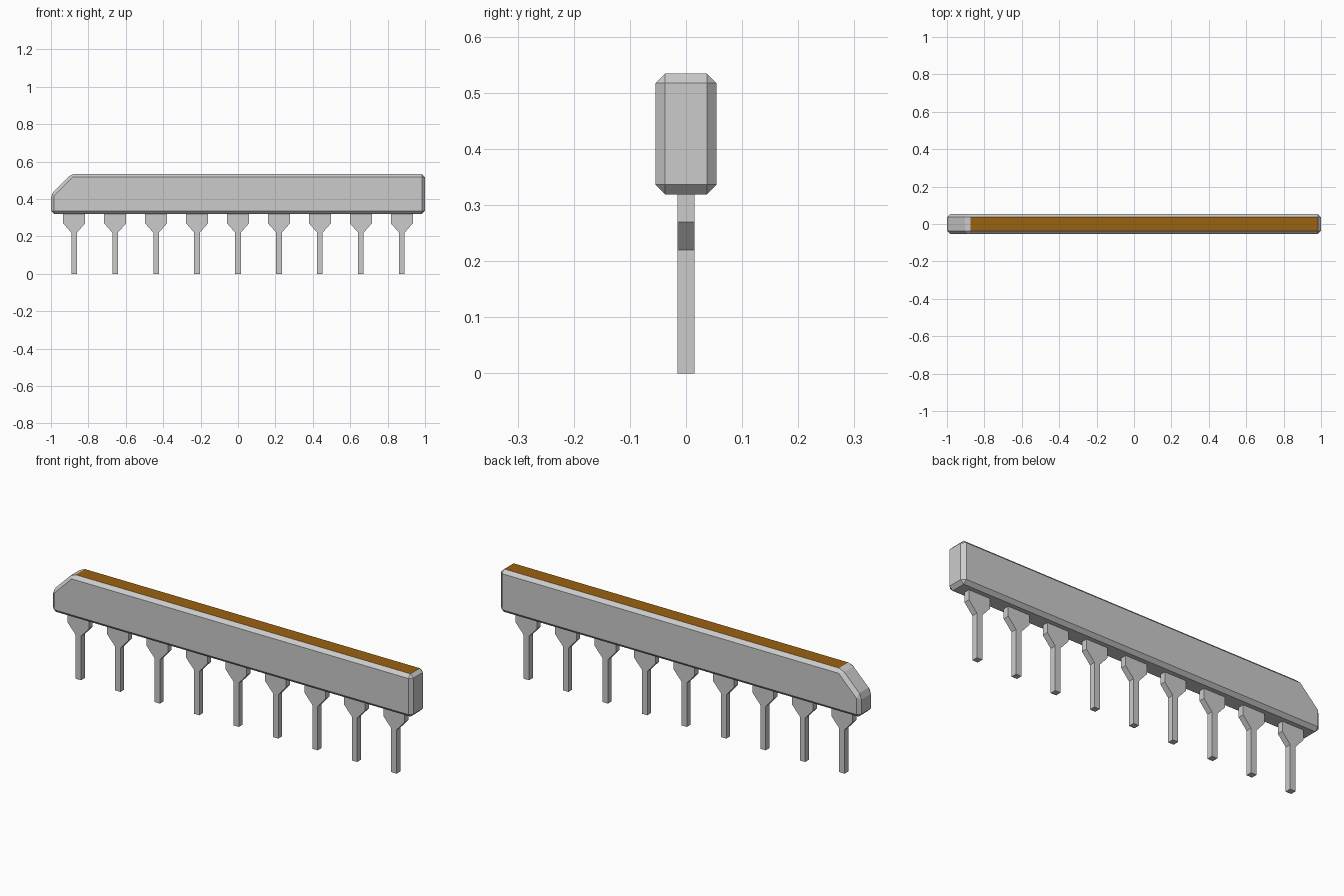
import bpy, bmesh

cube = bpy.data.objects.get("Cube")
if cube:
    bpy.data.objects.remove(cube, do_unlink=True)


def material(name, rgb):
    m = bpy.data.materials.new(name)
    m.use_nodes = True
    m.diffuse_color = (*rgb, 1)
    m.node_tree.nodes["Principled BSDF"].inputs["Base Color"].default_value = (*rgb, 1)
    return m


grey = material("light grey", (0.60, 0.60, 0.60))
amber = material("amber brown", (0.32, 0.122, 0.005))


def extruded(name, profile, half_depth, bevel=0.0):
    """Extrude an x-z outline along y, optionally chamfering every edge."""
    bm = bmesh.new()
    face = bm.faces.new([bm.verts.new((x, -half_depth, z)) for x, z in profile])
    ext = bmesh.ops.extrude_face_region(bm, geom=[face])["geom"]
    verts = [v for v in ext if isinstance(v, bmesh.types.BMVert)]
    bmesh.ops.translate(bm, verts=verts, vec=(0, 2 * half_depth, 0))
    bmesh.ops.recalc_face_normals(bm, faces=bm.faces)
    if bevel:
        bmesh.ops.bevel(bm, geom=bm.edges[:], offset=bevel, segments=1,
                        affect='EDGES', profile=0.5)
        bmesh.ops.recalc_face_normals(bm, faces=bm.faces)
    mesh = bpy.data.meshes.new(name)
    bm.to_mesh(mesh)
    bm.free()
    mesh.materials.append(grey)
    obj = bpy.data.objects.new(name, mesh)
    bpy.context.collection.objects.link(obj)
    return obj


# Chamfered body with one cut corner; its flat top is amber
body = extruded("package_body",
                [(-1, 0.319), (1, 0.319), (1, 0.534), (-0.892, 0.534), (-1, 0.426)],
                0.054, bevel=0.017)
body.data.materials.append(amber)
for p in body.data.polygons:
    if p.normal.z > 0.99:
        p.material_index = 1

# Row of nine pins with wide tapered shoulders
half = [(0.015, 0), (0.015, 0.22), (0.059, 0.27), (0.059, 0.325)]
outline = half + [(-x, z) for x, z in reversed(half)]
first = extruded("pin_1", outline, 0.015)
for i in range(9):
    pin = first if i == 0 else bpy.data.objects.new(f"pin_{i + 1}", first.data)
    if i:
        bpy.context.collection.objects.link(pin)
    pin.location.x = (i - 4) * 0.219
